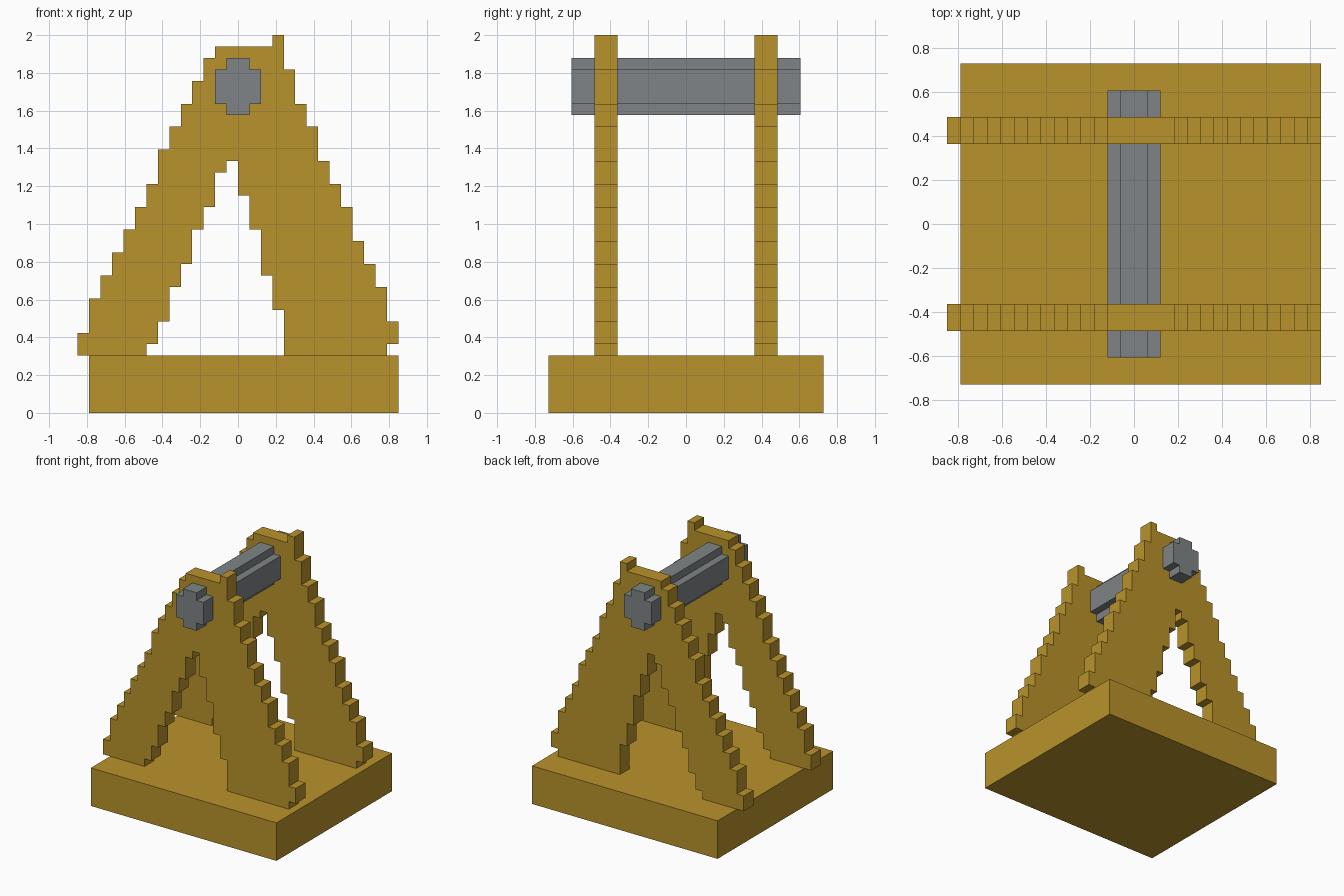
import bpy, bmesh

cube = bpy.data.objects.get("Cube")
if cube:
    bpy.data.objects.remove(cube, do_unlink=True)

UNIT = 2 / 33      # size of one block
DECK = 5           # height of the base in blocks


def make_material(name, color):
    mat = bpy.data.materials.new(name)
    mat.use_nodes = True
    mat.diffuse_color = color
    for node in mat.node_tree.nodes:
        if node.type == 'BSDF_PRINCIPLED':
            node.inputs["Base Color"].default_value = color
    return mat


def extrude_profile(name, profile, y_start, y_end, mat):
    """Extrude an (x, z) outline, given in blocks, along y."""
    bm = bmesh.new()
    verts = [bm.verts.new((x * UNIT, y_start * UNIT, z * UNIT)) for x, z in profile]
    face = bm.faces.new(verts)
    grown = bmesh.ops.extrude_face_region(bm, geom=[face])["geom"]
    moved = [v for v in grown if isinstance(v, bmesh.types.BMVert)]
    bmesh.ops.translate(bm, verts=moved, vec=(0, (y_end - y_start) * UNIT, 0))
    bmesh.ops.recalc_face_normals(bm, faces=bm.faces)
    mesh = bpy.data.meshes.new(name)
    bm.to_mesh(mesh)
    bm.free()
    mesh.materials.append(mat)
    obj = bpy.data.objects.new(name, mesh)
    bpy.context.scene.collection.objects.link(obj)
    return obj


def rectangle(left, right, bottom, top):
    return [(left, bottom), (right, bottom), (right, top), (left, top)]


def stairs(x, z, step, rises):
    """Climb by each rise in turn, moving one step sideways between rises."""
    points = []
    for rise in rises:
        points += [(x, z), (x, z + rise)]
        x, z = x + step, z + rise
    return points


wood = make_material("golden wood", (0.485, 0.288, 0.024, 1))
metal = make_material("grey metal", (0.209, 0.231, 0.238, 1))

# Base slab
extrude_profile("base", rectangle(-13, 14, 0, DECK), -12, 12, wood)

# Stepped A-frame outline: outer edges, then the opening between the legs
outer_left = stairs(-14, DECK, 1, [2, 3, 2, 2, 2, 2, 2, 3, 2, 2, 2, 2, 1])
foot = stairs(13, DECK, 1, [1, 2])
outer_right = foot + stairs(13, DECK + 3, -1, [3, 2, 2, 3, 2, 2, 3, 2, 3, 3])
peak = [(3, 32), (3, 33)]
inner_right = stairs(4, DECK, -1, [4, 3, 4, 3, 3])
inner_left = stairs(-8, DECK, 1, [1, 2, 3, 2, 3, 2, 3, 1])
outline = outer_left + peak + outer_right[::-1] + inner_right + inner_left[::-1]

for name, y in (("front_frame", -8), ("back_frame", 6)):
    extrude_profile(name, outline, y, y + 2, wood)

# Axle with a notched, cross-shaped section
right_side = [(1, 26), (1, 27), (2, 27), (2, 30), (1, 30), (1, 31)]
left_side = [(-x, z) for x, z in reversed(right_side)]
extrude_profile("axle", right_side + left_side, -10, 10, metal)
